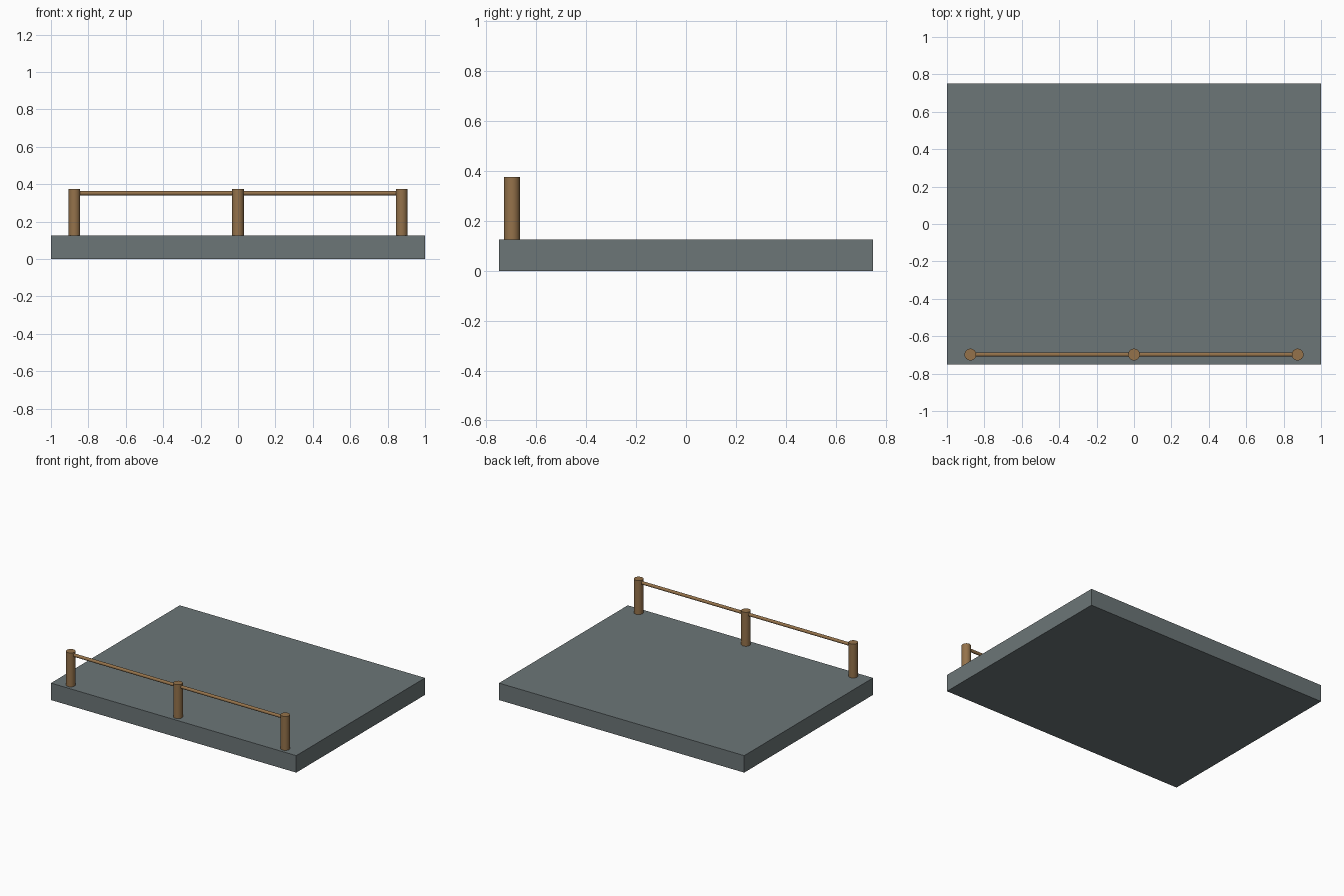
import bpy
import math

if "Cube" in bpy.data.objects:
    bpy.data.objects.remove(bpy.data.objects["Cube"])

POST_X, RAIL_Y = 0.875, -0.698
SLAB_TOP, POST_TOP = 0.125, 0.375


def material(name, rgb):
    mat = bpy.data.materials.new(name)
    mat.diffuse_color = (*rgb, 1)
    mat.use_nodes = True
    mat.node_tree.nodes["Principled BSDF"].inputs["Base Color"].default_value = mat.diffuse_color
    return mat


def cylinder(name, radius, length, location, rotation, sides, mat):
    bpy.ops.mesh.primitive_cylinder_add(vertices=sides, radius=radius, depth=length,
                                        location=location, rotation=rotation)
    obj = bpy.context.object
    obj.name = name
    obj.data.materials.append(mat)
    bpy.ops.object.shade_smooth_by_angle(angle=math.radians(40))
    return obj


stone = material("stone", (0.15, 0.18, 0.185))
wood = material("wood", (0.30, 0.17, 0.07))

# Platform slab
bpy.ops.mesh.primitive_cube_add(size=1, location=(0, 0, SLAB_TOP / 2))
slab = bpy.context.object
slab.name = "platform"
slab.scale = (2, 1.5, SLAB_TOP)
bpy.ops.object.transform_apply(location=False, rotation=False, scale=True)
slab.data.materials.append(stone)

# Three posts along the front edge
for side, x in (("left", -POST_X), ("middle", 0), ("right", POST_X)):
    cylinder(f"{side}_post", 0.0315, POST_TOP - SLAB_TOP,
             (x, RAIL_Y, (SLAB_TOP + POST_TOP) / 2), (0, 0, 0), 32, wood)

# Thin handrail running through the posts
cylinder("handrail", 0.0115, 2 * POST_X, (0, RAIL_Y, 0.352),
         (0, math.pi / 2, 0), 16, wood)
